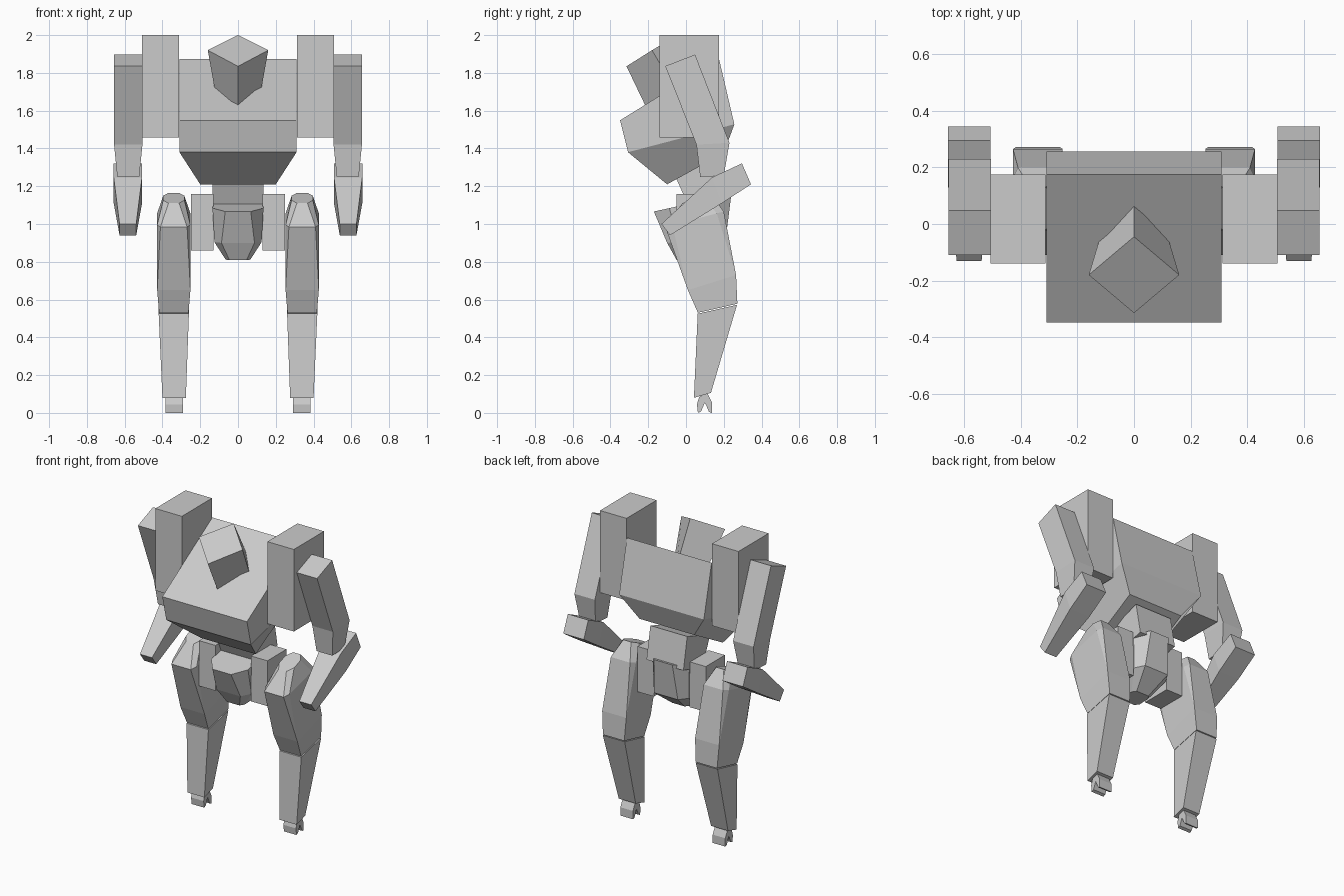
import bpy, bmesh

if "Cube" in bpy.data.objects:
    bpy.data.objects.remove(bpy.data.objects["Cube"])


def ring(cx, hx, f, b, cu=0.0, cv=0.0):
    """Cross-section from front point f to back point b (each y, z), half width hx.
    cu / cv are the corner cuts across the width / depth (0 gives a rectangle)."""
    def pt(u, v):
        return (cx + hx * u, f[0] + (b[0] - f[0]) * v, f[1] + (b[1] - f[1]) * v)
    a = 1 - cu
    return [pt(*p) for p in ((-a, 0), (a, 0), (1, cv), (1, 1 - cv),
                             (a, 1), (-a, 1), (-1, 1 - cv), (-1, cv))]


def loft(name, rings, mirror=False):
    """Skin a list of equal-length rings, closing both ends."""
    bm = bmesh.new()
    rows = [[bm.verts.new(p) for p in r] for r in rings]
    n = len(rows[0])
    for lo, hi in zip(rows, rows[1:]):
        for i in range(n):
            j = (i + 1) % n
            bm.faces.new((lo[i], lo[j], hi[j], hi[i]))
    bm.faces.new(rows[0])
    bm.faces.new(rows[-1])
    bmesh.ops.remove_doubles(bm, verts=bm.verts, dist=1e-4)
    bmesh.ops.recalc_face_normals(bm, faces=bm.faces)
    me = bpy.data.meshes.new(name)
    bm.to_mesh(me)
    bm.free()
    ob = bpy.data.objects.new(name, me)
    bpy.context.collection.objects.link(ob)
    if mirror:
        ob.modifiers.new("Mirror", "MIRROR").use_mirror_merge = False
    return ob


def box(name, x0, x1, y0, y1, z0, z1):
    cx, hx = (x0 + x1) / 2, (x1 - x0) / 2
    loft(name, [ring(cx, hx, (y0, z), (y1, z)) for z in (z0, z1)], True)


# Torso: tilted block with tapered underside
loft("torso", [ring(0, .31, (-.349, 1.549), (.175, 1.873)),
               ring(0, .31, (-.307, 1.38), (.256, 1.528)),
               ring(0, .20, (-.10, 1.21), (.20, 1.375))])

# Head: diamond block sunk into the torso
head_top = [(0, -.315, 1.835), (.16, -.18, 1.92), (0, -.045, 2.0), (-.16, -.18, 1.92)]
head_low = [(0, -.188, 1.57), (.115, -.03, 1.667), (0, .095, 1.744), (-.115, -.03, 1.667)]
loft("head", [head_top, head_low])

# Waist and pelvis
loft("waist", [ring(0, .135, (-.06, 1.26), (.18, 1.34)),
               ring(0, .135, (.02, 1.08), (.22, 1.13))])
loft("pelvis", [ring(0, .135, (-.17, 1.066), (.24, 1.156), .5, .2),
                ring(0, .125, (-.10, .90), (.21, .92), .3, .2),
                ring(0, .065, (-.05, .81), (.08, .815), .3, .2)])

# Shoulder and hip blocks
box("shoulder", .313, .507, -.14, .175, 1.457, 2.0)
box("hip", .13, .25, -.05, .15, .86, 1.16)

# Arms
loft("upper_arm", [ring(.581, .075, (-.11, 1.836), (.048, 1.897)),
                   ring(.581, .075, (.055, 1.42), (.23, 1.43)),
                   ring(.581, .058, (.075, 1.25), (.20, 1.255))], True)
loft("forearm", [ring(.583, .075, (.296, 1.321), (.344, 1.21)),
                 ring(.583, .075, (.138, 1.247), (.19, 1.11)),
                 ring(.583, .044, (-.13, 1.0), (-.085, .94))], True)

# Legs
loft("thigh", [ring(.34, .056, (-.02, 1.11), (.13, 1.165), .5, .28),
               ring(.34, .088, (-.11, .985), (.20, 1.066), .2, .12),
               ring(.34, .088, (.01, .65), (.265, .73)),
               ring(.34, .078, (.063, .53), (.272, .578))], True)
loft("shin", [ring(.34, .08, (.062, .525), (.27, .572)),
              ring(.338, .062, (.042, .08), (.132, .106))], True)

# Two-toed feet
foot = [(.07, .085), (.058, .045), (.063, 0), (.08, .008), (.10, .055),
        (.122, .005), (.138, 0), (.138, .055), (.112, .105)]
loft("foot", [[(x, y, z) for y, z in foot] for x in (.292, .384)], True)
